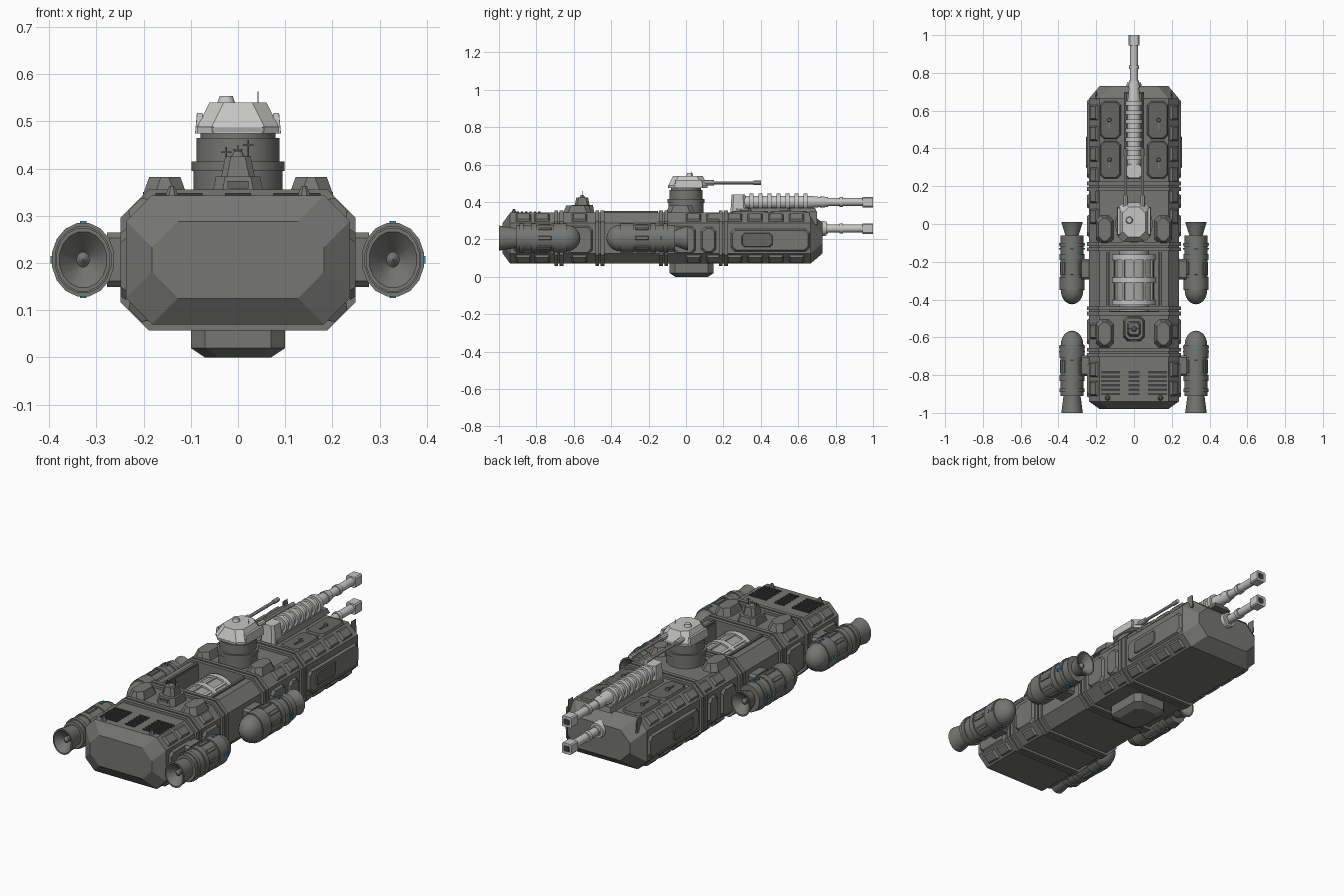
import bpy, bmesh, math
from mathutils import Matrix

if "Cube" in bpy.data.objects:
    bpy.data.objects.remove(bpy.data.objects["Cube"])


def material(name, red, green, blue):
    mat = bpy.data.materials.new(name)
    mat.use_nodes = True
    color = (red, green, blue, 1)
    mat.diffuse_color = color
    mat.node_tree.nodes["Principled BSDF"].inputs["Base Color"].default_value = color
    return mat


HULL = material("hull grey", .18, .18, .17)
PANEL = material("panel grey", .13, .13, .12)
LIGHT = material("light grey", .56, .56, .55)
STEEL = material("steel grey", .38, .38, .37)
DARK = material("vent dark", .05, .05, .05)
BLUE = material("marker blue", .03, .3, .6)

# Directions in which a part can grow
UP = Matrix.Identity(4)
AFT = Matrix.Rotation(math.radians(-90), 4, "X")
FORWARD = Matrix.Rotation(math.radians(90), 4, "X")
OUTWARD = Matrix.Rotation(math.radians(90), 4, "Y")


def around(turns, radius):
    """Stand a part on a circle about the y direction."""
    return Matrix.Rotation(math.tau * turns, 4, "Y") @ Matrix.Translation((0, 0, radius))


def build(name, mat, rings, at, turn, mirror=False, smooth=False):
    """Bridge the rings into a closed solid, place it and mirror it if asked."""
    bm = bmesh.new()
    loops = [[bm.verts.new(point) for point in ring] for ring in rings]
    count = len(loops[0])
    for low, high in zip(loops, loops[1:]):
        for i in range(count):
            j = (i + 1) % count
            bm.faces.new((low[i], low[j], high[j], high[i]))
    bm.faces.new(loops[0])
    bm.faces.new(loops[-1])
    bm.transform(Matrix.Translation(at) @ turn)
    if mirror:
        copy = bmesh.ops.duplicate(bm, geom=bm.verts[:] + bm.edges[:] + bm.faces[:])["geom"]
        verts = [item for item in copy if isinstance(item, bmesh.types.BMVert)]
        bmesh.ops.scale(bm, verts=verts, vec=(-1, 1, 1))
    bmesh.ops.recalc_face_normals(bm, faces=bm.faces)
    mesh = bpy.data.meshes.new(name)
    bm.to_mesh(mesh)
    bm.free()
    mesh.materials.append(mat)
    part = bpy.data.objects.new(name, mesh)
    bpy.context.collection.objects.link(part)
    if smooth:
        bpy.ops.object.select_all(action="DESELECT")
        part.select_set(True)
        bpy.context.view_layer.objects.active = part
        bpy.ops.object.shade_smooth_by_angle(angle=math.radians(32))


def octagon(width, depth, cut, level):
    x, y, c = width / 2, depth / 2, max(cut, .0005)
    return [(x - c, -y, level), (x, c - y, level), (x, y - c, level), (x - c, y, level),
            (c - x, y, level), (-x, y - c, level), (-x, c - y, level), (c - x, -y, level)]


def slab(name, mat, at, size, inset=0, cut=0, turn=UP, mirror=False):
    """Block standing on its base centre, with cut corners and an inset top."""
    width, depth, height = size
    rings = [octagon(width, depth, cut, 0),
             octagon(width - 2 * inset, depth - 2 * inset, cut, height)]
    build(name, mat, rings, at, turn, mirror)


def lathe(name, mat, at, profile, turn=AFT, sides=16, mirror=False):
    """Spin (radius, distance) pairs about the growing direction."""
    angles = [math.tau * (i + .5) / sides for i in range(sides)]
    rings = [[(max(r, .001) * math.cos(a), max(r, .001) * math.sin(a), t) for a in angles]
             for r, t in profile]
    build(name, mat, rings, at, turn, mirror, smooth=True)


def tube(name, mat, at, radius, length, tip=None, **options):
    lathe(name, mat, at, [(radius, 0), (radius if tip is None else tip, length)], **options)


# Hull blocks with bevelled ends
HALF, KEEL, DECK, CUT = .237, .07, .343, .055
WIDE, TALL, MID = 2 * HALF, DECK - KEEL, (DECK + KEEL) / 2
BOW, STERN, BAY_START, BAY_END = -.94, .665, -.46, -.13
for name, start, end in (("front_hull", BOW, BAY_START), ("rear_hull", BAY_END, STERN)):
    slab(name, HULL, (0, start, MID), (WIDE, TALL, end - start), cut=CUT, turn=AFT)
slab("bow_cap", HULL, (0, BOW, MID), (WIDE, TALL, .04), inset=CUT, cut=CUT, turn=FORWARD)
slab("stern_cap", HULL, (0, STERN, MID), (WIDE, TALL, .065), inset=CUT, cut=CUT, turn=AFT)

# Open bay between the blocks
inner, floor = .13, .1
side = [(inner, floor), (inner, DECK), (HALF - CUT, DECK), (HALF, DECK - CUT),
        (HALF, KEEL + CUT), (HALF - CUT, KEEL)]
outline = side + [(-x, z) for x, z in reversed(side)]
build("bay_trough", HULL, [[(x, y, z) for x, z in outline] for y in (BAY_START, BAY_END)],
      (0, 0, 0), UP)
slab("bay_rail", PANEL, (inner + .01, -.3, DECK), (.014, .3, .008), mirror=True)

# Drum lying in the bay
drum_z, drum_r = .215, .108
tube("drum_axle", STEEL, (0, BAY_START, drum_z), .08, BAY_END - BAY_START, sides=24)
tube("drum_body", STEEL, (0, -.425, drum_z), drum_r, .25, sides=24)
for y in (-.43, -.31, -.19):
    tube("drum_band", LIGHT, (0, y, drum_z), drum_r + .01, .028, sides=24)
for k in range(12):
    slab("drum_slat", LIGHT, (0, -.3, drum_z), (.012, .24, .008), turn=around(k / 12, drum_r))

# Double ribs around the hull
for y in (-.68, BAY_START, -.12, .2):
    for shift in (-.024, .004):
        slab("hull_rib", HULL, (0, y + shift, MID), (WIDE + .024, TALL + .026, .02), cut=.06, turn=AFT)

# Armour tabs on the four long chamfers
for up in (-1, 1):
    lean = Matrix.Rotation(math.atan2(1, up), 4, "Y")
    height = MID + up * (TALL - CUT) / 2
    for y in [-.87, -.77, -.57] + [.04 + .11 * k for k in range(6)]:
        slab("chamfer_tab", HULL, (HALF - CUT / 2, y, height), (.055, .08, .012),
             inset=.008, turn=lean, mirror=True)

# Raised plates along both flanks
for y, length, height in ((.45, .42, .12), (.12, .08, .14), (-.01, .12, .15), (-.57, .14, .15), (-.82, .2, .15)):
    slab("side_plate", HULL, (HALF, y, MID - .01), (height, length, .012),
         inset=.008, cut=.02, turn=OUTWARD, mirror=True)
slab("side_inlay", PANEL, (HALF + .01, .38, MID - .01), (.08, .17, .007),
     inset=.006, cut=.015, turn=OUTWARD, mirror=True)

# Deck plates, wedge housings, hatches and end fittings
for y in (.34, .55):
    slab("deck_plate", PANEL, (.125, y, DECK), (.11, .2, .009), inset=.006, cut=.02, mirror=True)
    tube("deck_hatch", HULL, (.13, y, DECK), .014, .022, tip=.008, turn=UP, sides=8, mirror=True)
    slab("hatch_arm", HULL, (.13, y - .025, DECK), (.008, .05, .015), mirror=True)
for y in (-.58, -.03):
    slab("deck_wedge", HULL, (.155, y, DECK), (.094, .15, .039), inset=.014, cut=.025, mirror=True)
tube("bow_light", HULL, (.14, -.92, DECK), .015, .02, tip=.006, turn=UP, sides=8, mirror=True)
slab("stern_fin", HULL, (.2, .68, .28), (.008, .045, .07), inset=.003, mirror=True)

# Bow deck vents
for k in range(6):
    y = -.9 + .023 * k
    slab("side_vent", DARK, (.125, y, DECK), (.1, .012, .005), mirror=True)
    slab("middle_vent", DARK, (0, y, DECK), (.056, .012, .005))

# Bridge with masts
bridge_y = -.555
slab("bridge_base", HULL, (0, bridge_y, DECK), (.11, .13, .04), inset=.008, cut=.02)
slab("bridge_tower", HULL, (0, bridge_y, .38), (.072, .08, .045), inset=.009, cut=.012)
slab("bridge_window", PANEL, (0, bridge_y - .06, .366), (.044, .016, .007), turn=FORWARD)
tube("bridge_dome", HULL, (0, bridge_y, .42), .018, .017, tip=.008, turn=UP, sides=12)
for x, height in ((-.025, .03), (0, .035), (.022, .045)):
    slab("mast", PANEL, (x, bridge_y, .415), (.003, .003, height))
    slab("mast_arm", PANEL, (x, bridge_y, .403 + height), (.022, .003, .003))

# Turret drum in three steps
for radius, bottom, top in ((.095, DECK, .395), (.1, .395, .415), (.089, .415, .465), (.08, .465, .475)):
    tube("turret_drum", HULL, (0, 0, bottom), radius, top - bottom, turn=UP, sides=20)

# Turret head, cheeks and twin barrels
slab("turret_skirt", LIGHT, (0, .01, .474), (.172, .21, .014), cut=.035)
slab("turret_head", LIGHT, (0, .01, .488), (.172, .21, .052), inset=.026, cut=.03)
slab("turret_visor", STEEL, (0, -.09, .482), (.11, .01, .006), turn=FORWARD)
tube("turret_cupola", LIGHT, (-.025, .02, .538), .02, .016, tip=.014, turn=UP, sides=12)
slab("turret_aerial", STEEL, (.042, .03, .53), (.002, .002, .033))
slab("turret_cheek", LIGHT, (.081, .015, .474), (.02, .15, .044), inset=.004, mirror=True)
for radius, start, end in ((.014, .08, .15), (.008, .15, .36), (.011, .36, .4)):
    tube("turret_barrel", LIGHT, (.045, start, .503), radius, end - start, sides=10, mirror=True)

# Main guns: shared barrel and muzzle, one above the deck and one through the stern
gun_z, lower_z = .4, .258
for z in (gun_z, lower_z):
    tube("gun_barrel", LIGHT, (0, .7, z), .021, .25)
    tube("barrel_root", LIGHT, (0, .72, z), .032, .04, tip=.026)
    tube("barrel_collar", LIGHT, (0, .82, z), .027, .02)
    slab("gun_muzzle", LIGHT, (0, .945, z), (.056, .056, .055), cut=.006, turn=AFT)
    slab("muzzle_bore", DARK, (0, .995, z), (.032, .032, .006), cut=.004, turn=AFT)
tube("stern_socket", LIGHT, (0, .7, lower_z), .045, .05, tip=.038)

# Breech, cradle and ringed sleeve of the upper gun
slab("gun_breech", LIGHT, (0, .28, DECK), (.084, .085, .097), inset=.006, cut=.012)
slab("gun_cradle", HULL, (0, .48, DECK), (.1, .44, .025), inset=.01)
tube("gun_sleeve", LIGHT, (0, .31, gun_z), .034, .35)
tube("sleeve_neck", LIGHT, (0, .66, gun_z), .034, .07, tip=.026)
for k in range(7):
    tube("cooling_ring", LIGHT, (0, .34 + .048 * k, gun_z), .046, .022)

# Keel pod
slab("keel_collar", HULL, (0, .03, .02), (.2, .236, KEEL - .02), cut=.03)
slab("keel_pod", HULL, (0, .03, .02), (.2, .236, .02), inset=.03, cut=.03,
     turn=Matrix.Rotation(math.pi, 4, "Y"))

# Engine pods: the front pair exhausts forward, the rear pair aft
hub_x, hub_z, pod_r = .328, .207, .061
stretch = Matrix.Diagonal((1, 1, 1.18, 1))
for lip, way, heading, throat, neck, marker in ((-1, 1, AFT, .046, .09, .335), (.01, -1, FORWARD, .036, .07, .13)):
    turn = stretch @ heading

    def along(distance):
        return hub_x, lip + way * distance, hub_z

    # Hollow bell with a spike inside
    bell_r = pod_r - .003
    lathe("engine_bell", HULL, along(0), [(throat, .1), (throat, neck), (bell_r, 0), (bell_r - .007, 0),
          (throat / 2, .035), (.013, .05), (.014, .03), (0, .015)], turn, mirror=True)

    # Body, bands and dome
    tube("engine_body", HULL, along(neck), pod_r, .36 - neck, turn=turn, mirror=True)
    for start, length in ((.11, .02), (.17, .03), (.29, .07)):
        tube("engine_band", HULL, along(start), pod_r + .006, length, turn=turn, mirror=True)
    steps = [math.pi / 2 * i / 6 for i in range(7)]
    lathe("engine_dome", HULL, along(.36), [(pod_r * math.cos(a), .075 * math.sin(a)) for a in steps],
          turn, mirror=True)

    # Pylon to the hull, strakes and blue markers
    slab("engine_pylon", HULL, (HALF - .01, lip + way * .25, hub_z), (.115, .11, .05),
         cut=.012, turn=OUTWARD, mirror=True)
    for k in range(8):
        slab("engine_strake", HULL, along(.245), (.018, .07, .006), inset=.002,
             turn=stretch @ around(k / 8, pod_r - .002), mirror=True)
    for k in range(4):
        for shift in (-.012, .012):
            slab("engine_marker", BLUE, along(marker + shift), (.014, .008, .008),
                 turn=stretch @ around(k / 4, pod_r), mirror=True)
